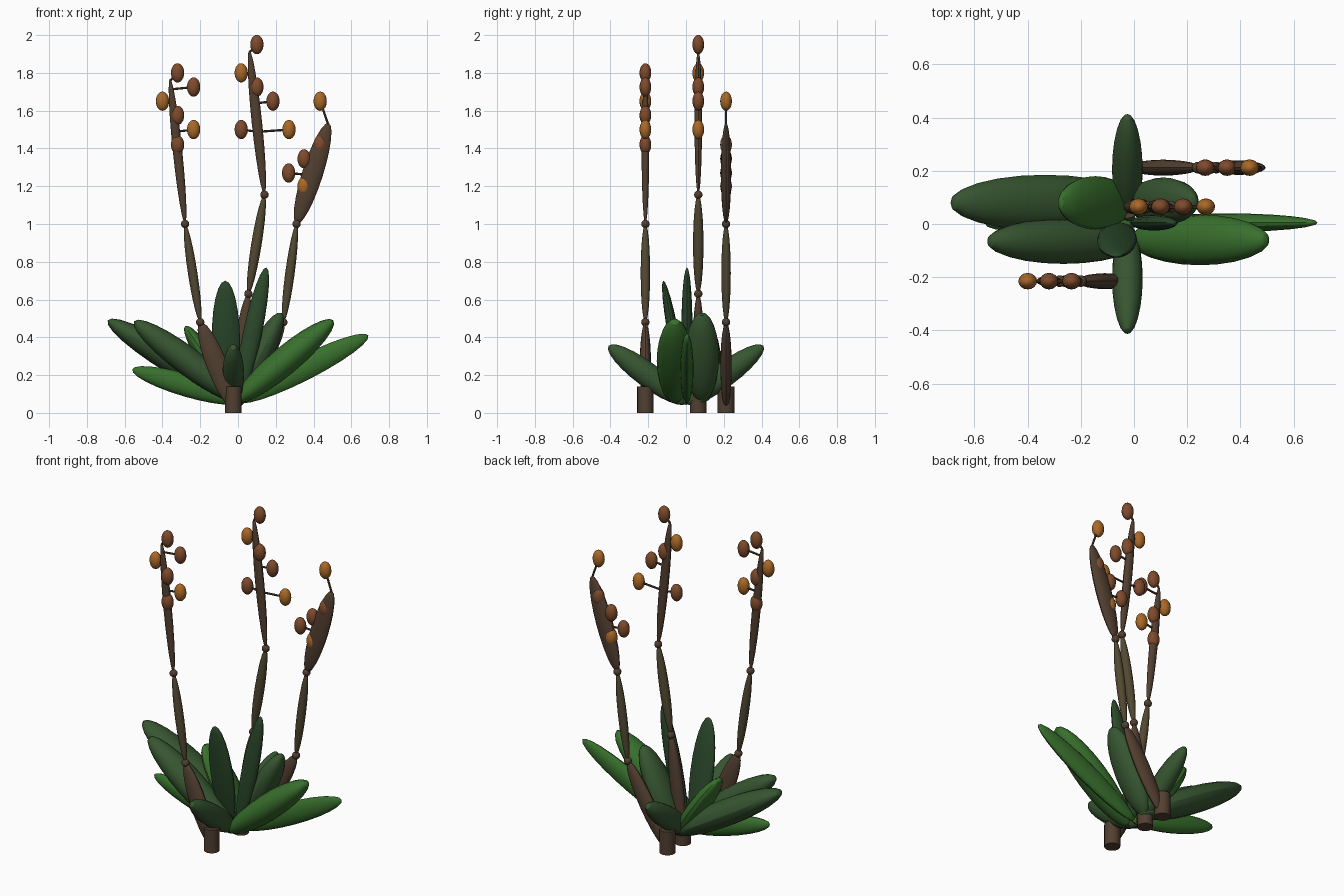
import bpy, bmesh
from mathutils import Vector, Matrix

if "Cube" in bpy.data.objects:
    bpy.data.objects.remove(bpy.data.objects["Cube"])


def material(name, rgb):
    m = bpy.data.materials.new(name)
    m.diffuse_color = (*rgb, 1)
    m.use_nodes = True
    m.node_tree.nodes["Principled BSDF"].inputs["Base Color"].default_value = m.diffuse_color
    return m


BARK = material("bark", (0.085, 0.05, 0.03))
STALK = material("stalk", (0.085, 0.065, 0.032))
LIGHT = material("light_green", (0.04, 0.16, 0.026))
MID = material("mid_green", (0.038, 0.092, 0.03))
DARK = material("dark_green", (0.024, 0.066, 0.024))
BROWN = material("brown_bud", (0.21, 0.07, 0.025))
ORANGE = material("orange_bud", (0.40, 0.14, 0.02))


def finish(name, bm, matrix, mat):
    me = bpy.data.meshes.new(name)
    bm.to_mesh(me)
    bm.free()
    ob = bpy.data.objects.new(name, me)
    ob.matrix_world = matrix
    me.materials.append(mat)
    bpy.context.collection.objects.link(ob)
    bpy.ops.object.select_all(action='DESELECT')
    ob.select_set(True)
    bpy.context.view_layer.objects.active = ob
    bpy.ops.object.shade_smooth_by_angle()
    return ob


def frame(p0, p1, side):
    """Frame at the midpoint: z along the part, y towards side."""
    p0, p1 = Vector(p0), Vector(p1)
    z = (p1 - p0).normalized()
    x = Vector(side).cross(z).normalized()
    y = z.cross(x)
    rot = Matrix((x, y, z)).transposed().to_4x4()
    return Matrix.Translation((p0 + p1) / 2) @ rot, (p1 - p0).length


def spindle(name, p0, p1, wide, thick, mat, side=(0, 1, 0)):
    """Ellipsoid from p0 to p1; wide is measured along side."""
    m, length = frame(p0, p1, side)
    bm = bmesh.new()
    bmesh.ops.create_uvsphere(bm, u_segments=16, v_segments=12, radius=0.5)
    bmesh.ops.scale(bm, vec=(thick, wide, length), verts=bm.verts)
    return finish(name, bm, m, mat)


def rod(name, p0, p1, r, mat, segments=16):
    m, length = frame(p0, p1, (0, 1, 0))
    bm = bmesh.new()
    bmesh.ops.create_cone(bm, cap_ends=True, segments=segments,
                          radius1=r, radius2=r, depth=length)
    return finish(name, bm, m, mat)


# Leaves: base, tip, width along y, thickness, colour
leaves = [
    ((0.02, 0.08, 0.06), (-0.69, 0.08, 0.49), 0.21, 0.15, MID),
    ((0.02, -0.065, 0.06), (-0.55, -0.065, 0.485), 0.17, 0.15, MID),
    ((0.02, 0.0, 0.06), (-0.56, 0.0, 0.23), 0.08, 0.12, LIGHT),
    ((-0.01, -0.06, 0.06), (0.505, -0.06, 0.49), 0.19, 0.15, LIGHT),
    ((-0.01, 0.085, 0.06), (0.23, 0.085, 0.53), 0.18, 0.13, MID),
    ((-0.01, 0.08, 0.06), (-0.28, 0.08, 0.46), 0.20, 0.10, LIGHT),
    ((0.0, 0.005, 0.06), (0.69, 0.005, 0.41), 0.07, 0.13, LIGHT),
    ((0.0, 0.005, 0.06), (0.15, 0.005, 0.77), 0.06, 0.10, DARK),
]
for i, (a, b, w, t, mat) in enumerate(leaves):
    spindle(f"leaf_{i + 1}", a, b, w, t, mat)
for s, n in ((-1, "front"), (1, "back")):
    spindle(f"{n}_leaf", (-0.025, 0, 0.05), (-0.025, 0.41 * s, 0.355),
            0.115, 0.13, MID, side=(1, 0, 0))
spindle("upright_leaf", (-0.06, 0, 0.06), (-0.068, -0.12, 0.70),
        0.15, 0.06, DARK, side=(1, 0, 0))

# Stems: y, path of (x, z) joints, front widths, side widths, buds (x, z, orange)
stems = [
    (-0.215, [(-0.02, 0.02), (-0.20, 0.48), (-0.28, 1.0), (-0.36, 1.77)],
     (0.11, 0.05, 0.05), (0.06, 0.05, 0.04),
     [(-0.32, 1.80, 0), (-0.235, 1.725, 0), (-0.40, 1.65, 1),
      (-0.32, 1.575, 0), (-0.235, 1.50, 1), (-0.32, 1.42, 0)]),
    (0.065, [(-0.025, 0.02), (0.055, 0.63), (0.14, 1.155), (0.06, 1.92)],
     (0.08, 0.055, 0.055), (0.06, 0.055, 0.04),
     [(0.10, 1.95, 0), (0.017, 1.80, 1), (0.10, 1.725, 0),
      (0.185, 1.65, 0), (0.017, 1.50, 0), (0.27, 1.50, 1)]),
    (0.212, [(-0.02, 0.02), (0.24, 0.48), (0.31, 1.0), (0.48, 1.535)],
     (0.10, 0.05, 0.11), (0.06, 0.05, 0.055),
     [(0.435, 1.65, 1), (0.435, 1.42, 0), (0.35, 1.345, 0),
      (0.268, 1.27, 0), (0.35, 1.20, 1)]),
]
for k, (y, path, fronts, sides, buds) in enumerate(stems, 1):
    rod(f"stem_{k}_foot", (-0.025, y, 0), (-0.025, y, 0.14), 0.044, BARK)
    pts = [Vector((x, y, z)) for x, z in path]
    for j in range(3):
        spindle(f"stem_{k}_section_{j + 1}", pts[j], pts[j + 1], sides[j],
                fronts[j], STALK if j == 1 else BARK)
    for j in (1, 2):
        p, up = pts[j], Vector((0, 0, 0.022))
        spindle(f"stem_{k}_joint_{j}", p - up, p + up, 0.044, 0.044, BARK)
    # Buds with short twigs back to the top section
    a, b = pts[2], pts[3]
    for j, (x, z, orange) in enumerate(buds, 1):
        c, h = Vector((x, y, z)), Vector((0, 0, 0.051))
        spindle(f"stem_{k}_bud_{j}", c - h, c + h, 0.062, 0.07,
                ORANGE if orange else BROWN)
        t = min((z - 0.012 - a.z) / (b.z - a.z), 0.985)
        rod(f"stem_{k}_twig_{j}", a.lerp(b, t), c, 0.006, BARK, 8)
